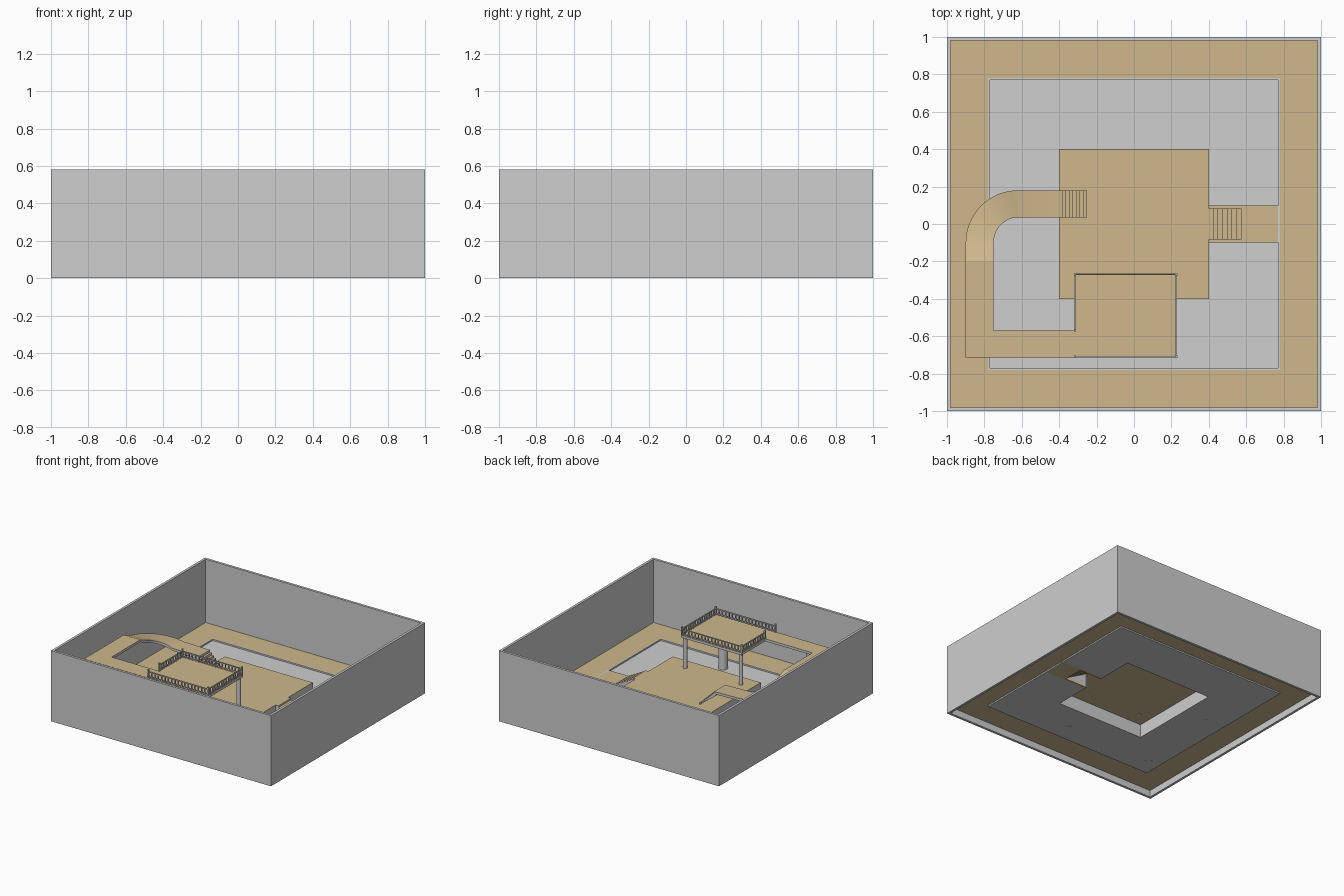
import bpy, bmesh, math

if "Cube" in bpy.data.objects:
    bpy.data.objects.remove(bpy.data.objects["Cube"])


def material(name, rgb):
    m = bpy.data.materials.new(name)
    m.diffuse_color = (*rgb, 1)
    m.use_nodes = True
    m.node_tree.nodes["Principled BSDF"].inputs["Base Color"].default_value = m.diffuse_color
    return m


GREY = material("concrete grey", (0.62, 0.62, 0.62))
TAN = material("sand tan", (0.62, 0.48, 0.265))


def finish(name, bm, tan_rule):
    """Make the object; faces matching the rule are tan, the rest grey."""
    bmesh.ops.recalc_face_normals(bm, faces=bm.faces)
    bm.normal_update()
    for f in bm.faces:
        f.material_index = 1 if tan_rule(f) else 0
    me = bpy.data.meshes.new(name)
    bm.to_mesh(me)
    bm.free()
    me.materials.append(GREY)
    me.materials.append(TAN)
    ob = bpy.data.objects.new(name, me)
    bpy.context.collection.objects.link(ob)
    return ob


grey = lambda f: False
tan = lambda f: True
tan_top = lambda f: f.normal.z > 0.5


def add_box(bm, x0, x1, y0, y1, z0, z1):
    v = [bm.verts.new((x, y, z)) for z in (z0, z1)
         for x, y in ((x0, y0), (x1, y0), (x1, y1), (x0, y1))]
    bm.faces.new(v[0:4])
    bm.faces.new(v[4:8])
    for i in range(4):
        j = (i + 1) % 4
        bm.faces.new((v[i], v[j], v[j + 4], v[i + 4]))


def boxes(name, rule, *dims):
    bm = bmesh.new()
    for d in dims:
        add_box(bm, *d)
    return finish(name, bm, rule)


def frame(name, rule, outer, inner, z0, z1):
    """Square ring with mitred corners."""
    bm = bmesh.new()
    rings = []
    for r, z in ((outer, z0), (outer, z1), (inner, z1), (inner, z0)):
        rings.append([bm.verts.new((sx * r, sy * r, z))
                      for sx, sy in ((-1, -1), (1, -1), (1, 1), (-1, 1))])
    for a in range(4):
        b = (a + 1) % 4
        for i in range(4):
            j = (i + 1) % 4
            bm.faces.new((rings[a][i], rings[a][j], rings[b][j], rings[b][i]))
    return finish(name, bm, rule)


def stairs(name, x_top, x_bot, y0, y1, z_top, z_bot, n, thick):
    """Stepped sheet with side walls, following the slope underneath."""
    dx, dz = (x_bot - x_top) / n, (z_top - z_bot) / n
    bm = bmesh.new()
    prof = [(x_top, z_top)]
    for i in range(n):
        prof.append((x_top + dx * (i + 1), z_top - dz * i))
        prof.append((x_top + dx * (i + 1), z_top - dz * (i + 1)))
    rows = [[bm.verts.new((x, y, z)) for x, z in prof] for y in (y0, y1)]
    for i in range(len(prof) - 1):
        bm.faces.new((rows[0][i], rows[0][i + 1], rows[1][i + 1], rows[1][i]))
    base = [bm.verts.new((x_top, y, z_top - thick)) for y in (y0, y1)]
    for k in range(2):
        bm.faces.new(rows[k] + [base[k]])
    if thick < 0.06:   # flying flight has a closed soffit
        bm.faces.new((base[0], rows[0][-1], rows[1][-1], base[1]))
    return finish(name, bm, lambda f: abs(f.normal.z) > 0.9)


def column(name, x, y, r, z0, z1):
    bm = bmesh.new()
    bmesh.ops.create_cone(bm, cap_ends=True, segments=24, radius1=r, radius2=r, depth=z1 - z0)
    bmesh.ops.translate(bm, vec=(x, y, (z0 + z1) / 2), verts=bm.verts)
    ob = finish(name, bm, grey)
    for p in ob.data.polygons:
        p.use_smooth = len(p.vertices) == 4


FLOOR, POOL, PLAT, DECK = 0.06, 0.048, 0.157, 0.43

# outer walls, floor walkway and sunken basin
frame("outer_wall", grey, 1.0, 0.98, 0, 0.58)
frame("walkway_floor", tan, 0.98, 0.78, FLOOR - 0.005, FLOOR)
frame("basin_curb", grey, 0.78, 0.77, POOL - 0.004, FLOOR)
zb = (POOL - 0.004, POOL)
boxes("basin_floor", grey,
      (-0.77, -0.4, -0.77, 0.77, *zb), (-0.4, 0.4, 0.4, 0.77, *zb),
      (-0.4, 0.4, -0.77, -0.4, *zb), (0.4, 0.77, 0.1, 0.77, *zb),
      (0.4, 0.77, -0.77, -0.1, *zb))

# central platform, hollow below, open toward its stairs
boxes("platform_top", tan, (-0.4, 0.4, -0.4, 0.4, PLAT - 0.004, PLAT))
w, zs = 0.003, (POOL - 0.004, PLAT - 0.002)
boxes("platform_sides", grey,
      (-0.4, 0.4, -0.4, -0.4 + w, *zs), (-0.4, 0.4, 0.4 - w, 0.4, *zs),
      (-0.4, -0.4 + w, -0.4, 0.4, *zs), (0.4 - w, 0.4, 0.08, 0.4, *zs),
      (0.4 - w, 0.4, -0.4, -0.08, *zs))

# crossing from the walkway with the lower stairs
zf = (POOL - 0.004, FLOOR)
boxes("crossing_floor", tan, (0.6, 0.78, -0.1, 0.1, *zf),
      (0.4, 0.6, 0.083, 0.1, *zf), (0.4, 0.6, -0.1, -0.083, *zf))
stairs("lower_stairs", 0.4, 0.6, -0.083, 0.083, PLAT, FLOOR - 0.01, 8, PLAT - FLOOR + 0.01)

# raised deck and landing
boxes("deck", tan_top, (-0.32, 0.23, -0.715, -0.265, DECK - 0.02, DECK))
boxes("landing", tan_top, (-0.75, -0.32, -0.715, -0.57, DECK - 0.02, DECK))

# descending curved ramp: (inner point, outer point, height)
path = [((-0.75, -0.715), (-0.9, -0.715), DECK), ((-0.75, -0.2), (-0.9, -0.2), DECK)]
cx, cy, ro, ri, N = -0.62, -0.1, 0.28, 0.13, 16
for i in range(N + 1):
    t = i / N
    a = math.pi * (1 - t / 2)
    c, s = math.cos(a), math.sin(a)
    path.append(((cx + ri * c, cy + (ri + 0.005) * s), (cx + ro * c, cy + ro * s),
                 0.39 - 0.085 * t))
path.append(((-0.4, 0.035), (-0.4, 0.18), 0.30))
bm = bmesh.new()
rows = []
for (ix, iy), (ox, oy), z in path:
    rows.append([bm.verts.new(p) for p in ((ix, iy, z), (ox, oy, z),
                                           (ox, oy, z - 0.02), (ix, iy, z - 0.02))])
for a, b in zip(rows, rows[1:]):
    for i in range(4):
        j = (i + 1) % 4
        bm.faces.new((a[i], a[j], b[j], b[i]))
bm.faces.new(rows[0])
bm.faces.new(rows[-1])
ramp = finish("curved_ramp", bm, tan_top)
ramp.select_set(True)
bpy.context.view_layer.objects.active = ramp
bpy.ops.object.shade_smooth_by_angle(angle=math.radians(20))
stairs("upper_stairs", -0.4, -0.25, 0.035, 0.18, 0.30, PLAT, 8, 0.03)

# supporting columns
column("deck_main_column", 0.11, -0.64, 0.036, POOL - 0.006, DECK - 0.01)
column("landing_column", -0.685, -0.643, 0.036, POOL - 0.006, DECK - 0.01)
column("ramp_column", -0.608, 0.11, 0.018, POOL - 0.006, 0.295)
column("deck_right_column", 0.21, -0.29, 0.016, PLAT - 0.006, DECK - 0.01)
column("deck_left_column", -0.297, -0.29, 0.016, PLAT - 0.006, DECK - 0.01)

# deck railing: posts, top and bottom rails, balusters
L, R, F, B, OPEN = -0.316, 0.226, -0.71, -0.27, -0.57
bm = bmesh.new()
for x0, y0, x1, y1 in ((L, B, R, B), (R, B, R, F), (R, F, L, F), (L, B, L, OPEN)):
    for z0, z1 in ((DECK + 0.008, DECK + 0.014), (DECK + 0.046, DECK + 0.053)):
        add_box(bm, min(x0, x1) - 0.004, max(x0, x1) + 0.004,
                min(y0, y1) - 0.004, max(y0, y1) + 0.004, z0, z1)
    n = round(math.hypot(x1 - x0, y1 - y0) / 0.03)
    for i in range(1, n):
        x, y = x0 + (x1 - x0) * i / n, y0 + (y1 - y0) * i / n
        add_box(bm, x - 0.004, x + 0.004, y - 0.004, y + 0.004, DECK, DECK + 0.05)
for x, y in ((L, B), (R, B), (R, F), (L, F), (L, OPEN)):
    add_box(bm, x - 0.006, x + 0.006, y - 0.006, y + 0.006, DECK, DECK + 0.068)
finish("deck_railing", bm, grey)
